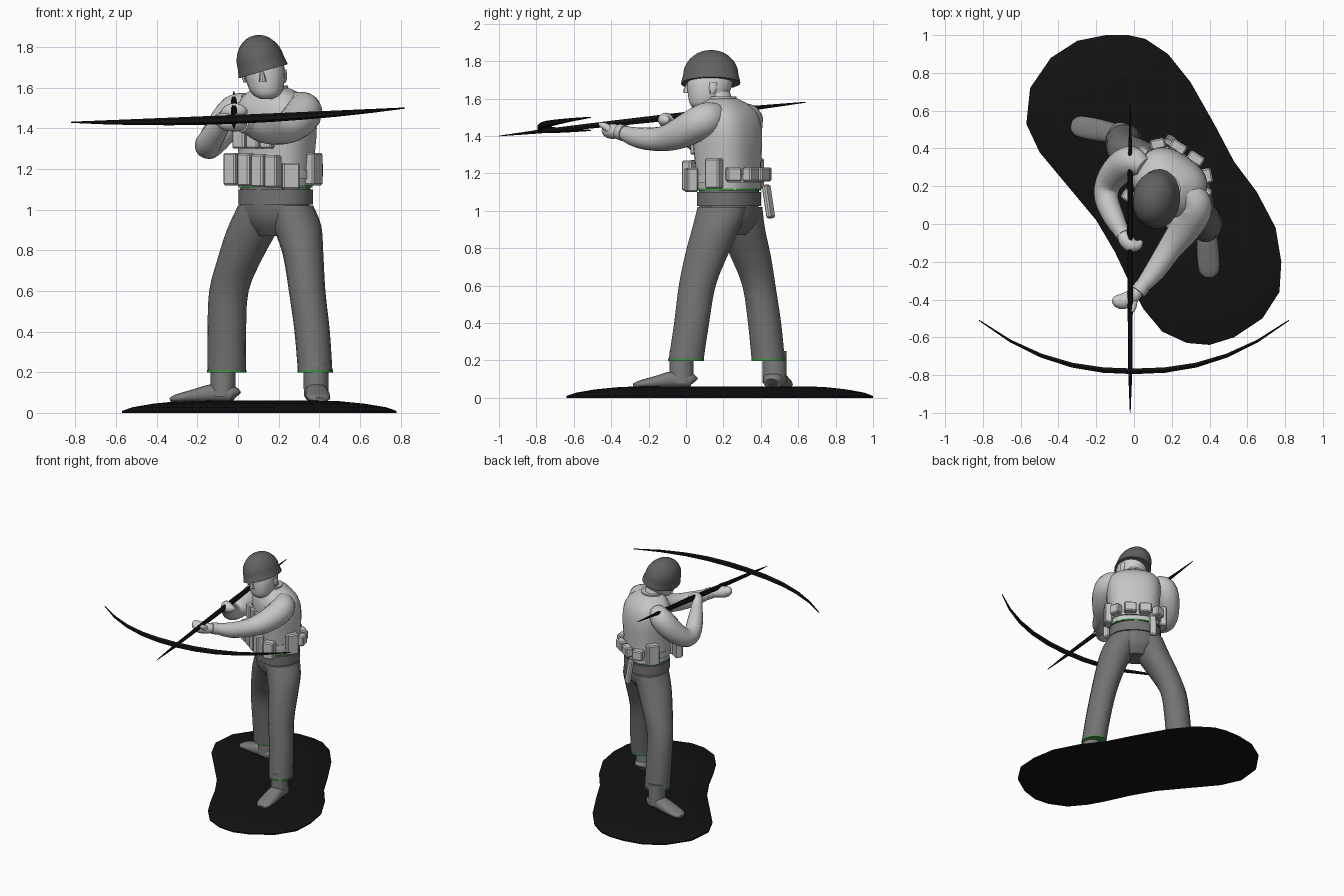
import bpy, bmesh, math
from mathutils import Vector, Matrix

cube = bpy.data.objects.get("Cube")
if cube:
    bpy.data.objects.remove(cube)


def material(name, r, g, b):
    m = bpy.data.materials.new(name)
    m.use_nodes = True
    m.diffuse_color = (r, g, b, 1)
    m.node_tree.nodes["Principled BSDF"].inputs["Base Color"].default_value = (r, g, b, 1)
    return m


BLACK = material("black", .006, .006, .006)
HELMET = material("dark grey", .12, .12, .12)
TROUSER = material("trouser grey", .17, .17, .17)
SHOE = material("shoe grey", .2, .2, .2)
LIGHT = material("light grey", .56, .56, .56)
SKIN = material("skin grey", .62, .62, .62)
GREEN = material("hem green", .05, .3, .06)

X, Y, Z = Vector((1, 0, 0)), Vector((0, 1, 0)), Vector((0, 0, 1))
YAW = math.radians(-33)                      # torso turn
SIDE = Matrix.Rotation(YAW, 3, 'Z') @ X      # torso left
BACK = Matrix.Rotation(YAW, 3, 'Z') @ Y      # torso back
HIP = Vector((.185, .23, 0))


def finish(name, bm, mat, smooth=40):
    bmesh.ops.recalc_face_normals(bm, faces=bm.faces)
    me = bpy.data.meshes.new(name)
    bm.to_mesh(me)
    bm.free()
    me.materials.append(mat)
    if smooth:
        me.shade_smooth()
        me.set_sharp_from_angle(angle=math.radians(smooth))
    ob = bpy.data.objects.new(name, me)
    bpy.context.collection.objects.link(ob)
    return ob


def skin(name, rings, mat, smooth=40):
    """Join rings of points into a closed, capped skin."""
    bm = bmesh.new()
    vs = [[bm.verts.new(p) for p in ring] for ring in rings]
    n = len(vs[0])
    for low, high in zip(vs, vs[1:]):
        for k in range(n):
            j = (k + 1) % n
            bm.faces.new((low[k], low[j], high[j], high[k]))
    bm.faces.new(vs[0][::-1])
    bm.faces.new(vs[-1])
    return finish(name, bm, mat, smooth)


def refine(st, steps):
    """Smooth interpolation between stations."""
    out = []
    for i in range(len(st) - 1):
        a, b, c, d = (st[max(i - 1, 0)], st[i], st[i + 1], st[min(i + 2, len(st) - 1)])
        for s in range(steps):
            t = s / steps
            out.append([q + t / 2 * (r - p + t * (2 * p - 5 * q + 4 * r - w + t * (3 * (q - r) + w - p)))
                        for p, q, r, w in zip(a, b, c, d)])
    return out + [list(st[-1])]


def loft(name, stations, mat, u=X, flat=True, sides=18, steps=3, power=2, smooth=40):
    """Stations are x, y, z, half width, half depth; flat keeps rings level."""
    st = refine(stations, steps)
    pts = [Vector(s[:3]) for s in st]
    rings = []
    for i, s in enumerate(st):
        t = Z if flat else (pts[min(i + 1, len(pts) - 1)] - pts[max(i - 1, 0)]).normalized()
        v = t.cross(u).normalized()
        w = v.cross(t)
        ring = []
        for k in range(sides):
            an = math.tau * k / sides
            c, d = math.cos(an), math.sin(an)
            ring.append(pts[i] + w * s[3] * math.copysign(abs(c) ** (2 / power), c)
                        + v * s[4] * math.copysign(abs(d) ** (2 / power), d))
        rings.append(ring)
    return skin(name, rings, mat, smooth)


def limb(name, stations, mat, **kw):
    return loft(name, [(*s, s[3]) for s in stations], mat, u=Z, flat=False, **kw)


def band(name, c, z, h, a, b, mat, u=X, power=2):
    return loft(name, [(c[0], c[1], z, a, b), (c[0], c[1], z + h, a, b)], mat, u=u, steps=1, power=power)


def pouch(name, lat, back, z, w, d, h, turn=0):
    bm = bmesh.new()
    bmesh.ops.create_cube(bm, size=1)
    for v in bm.verts:
        v.co = Vector((v.co.x * w, v.co.y * d, v.co.z * h))
    bmesh.ops.bevel(bm, geom=bm.edges[:], offset=.008, segments=1, affect='EDGES')
    ob = finish(name, bm, LIGHT, 0)
    ob.location = HIP + SIDE * lat + BACK * back + Z * z
    ob.rotation_euler.z = YAW + math.radians(turn)
    return ob


# Ground base: outline rising in steps toward its spine
outline = [(-.03, 1), (-.15, 1), (-.3, .97), (-.44, .88), (-.55, .72), (-.57, .53), (-.5, .38),
           (-.35, .2), (-.2, .02), (-.1, -.15), (-.02, -.32), (.05, -.45), (.15, -.57), (.28, -.63),
           (.4, -.64), (.53, -.6), (.68, -.5), (.77, -.36), (.78, -.2), (.75, -.02), (.65, .17),
           (.53, .33), (.43, .52), (.3, .75), (.18, .9), (.06, .98)]
lobe_a, lobe_b = Vector((-.14, .6, 0)), Vector((.34, -.2, 0))
rings = []
for keep, z in ((1, 0), (1, .01), (.88, .028), (.65, .045), (.35, .058), (.05, .062)):
    ring = []
    for x, y in outline:
        p = Vector((x, y, 0))
        axis = lobe_b - lobe_a
        f = min(max((p - lobe_a).dot(axis) / axis.length_squared, 0), 1)
        ring.append((lobe_a + axis * f).lerp(p, keep) + Z * z)
    rings.append(ring)
skin("ground_base", rings, BLACK)

# Shoes and ankles
for name, heel, toe in (("left", (.38, .04), (.4, -.28)), ("right", (-.01, .46), (-.33, .525))):
    h, e = Vector((*heel, 0)), Vector((*toe, 0))
    u = (e - h).cross(Z).normalized()
    shape = ((0, .03, .03), (.06, .054, .04), (.35, .056, .045), (.6, .06, .034), (.9, .054, .02), (1, .025, .012))
    loft(name + "_shoe", [(*(h.lerp(e, t) + Z * (.052 + b)), a, b) for t, a, b in shape],
         SHOE, u=u, flat=False, power=2.4)
    a = h.lerp(e, .2)
    loft(name + "_ankle", [(a.x, a.y, .08, .06, .065), (a.x, a.y, .25, .062, .066)], SHOE, steps=1)

# Trouser legs with hems
loft("left_leg", [(.38, 0, .2, .085, .095), (.365, .03, .4, .087, .095), (.34, .06, .6, .09, .1),
                  (.32, .115, .78, .1, .118), (.29, .165, .92, .12, .13), (.25, .2, 1.02, .12, .14)], TROUSER)
loft("right_leg", [(-.055, .44, .2, .095, .09), (-.055, .42, .4, .095, .09), (-.045, .39, .6, .097, .09),
                   (.01, .345, .76, .11, .11), (.07, .3, .9, .125, .125), (.12, .27, 1.02, .12, .14)], TROUSER)
band("left_hem", (.38, 0), .198, .012, .087, .097, GREEN)
band("right_hem", (-.055, .44), .198, .012, .097, .092, GREEN)

# Hips, waistband and belt
loft("hips", [(.18, .235, .87, .1, .08), (.18, .235, .94, .165, .135), (.18, .23, 1.02, .18, .15),
              (.185, .23, 1.12, .182, .15)], TROUSER, u=SIDE, sides=24)
band("waistband", HIP, 1.025, .075, .19, .158, TROUSER, SIDE, 2.2)
band("vest_hem", HIP, 1.108, .01, .186, .153, GREEN, SIDE, 2.4)
band("belt", HIP, 1.15, .045, .192, .163, LIGHT, SIDE, 2.5)

# Vest torso and collar
loft("vest", [(.185, .23, 1.11, .18, .148), (.19, .225, 1.25, .183, .155), (.19, .22, 1.4, .195, .163),
              (.185, .215, 1.5, .19, .15), (.175, .21, 1.56, .15, .115), (.165, .195, 1.6, .08, .075)],
     LIGHT, u=SIDE, sides=28, power=2.6)
band("collar", (.163, .19), 1.575, .035, .085, .08, LIGHT, SIDE)

# Pouches around the belt and chest
for i in range(4):
    pouch(f"front_pouch_{i}", -.135 + .08 * i, -.185, 1.2 - .004 * i, .07, .06, .16)
for i in range(3):
    pouch(f"chest_pouch_{i}", -.1 + .08 * i, -.17, 1.36, .07, .04, .12)
pouch("left_front_pouch", .17, -.13, 1.165, .085, .06, .13, 45)
for s, n in ((1, "left"), (-1, "right")):
    pouch(n + "_side_pouch", s * .2, .035, 1.2, .055, .09, .16)
    pouch(n + "_back_pouch", s * .055, .175, 1.195, .09, .055, .075)
    pouch(n + "_rear_pouch", s * .155, .13, 1.195, .08, .055, .075, -s * 45)
scabbard = pouch("scabbard", -.11, .18, 1.05, .055, .03, .18)
scabbard.rotation_euler.x = math.radians(10)

# Arms, cuffs and hands
limb("left_arm", [(.25, .18, 1.53, .05), (.31, .13, 1.5, .085), (.32, .07, 1.47, .092), (.265, -.03, 1.415, .083),
                  (.19, -.13, 1.385, .066), (.11, -.25, 1.39, .056), (.03, -.345, 1.42, .036)], LIGHT)
limb("right_arm", [(.05, .3, 1.53, .05), (-.01, .33, 1.49, .082), (-.07, .3, 1.41, .084), (-.135, .22, 1.325, .07),
                   (-.145, .13, 1.325, .064), (-.1, .02, 1.4, .054), (-.055, -.06, 1.46, .036)], LIGHT)
limb("left_cuff", [(.045, -.33, 1.415, .044), (.02, -.36, 1.423, .042)], LIGHT, steps=1)
limb("right_cuff", [(-.07, -.035, 1.44, .043), (-.055, -.06, 1.457, .041)], LIGHT, steps=1)
limb("left_hand", [(.03, -.345, 1.42, .03), (-.01, -.385, 1.425, .04), (-.06, -.41, 1.432, .042),
                   (-.095, -.405, 1.45, .03), (-.11, -.4, 1.46, .01)], SKIN)
limb("left_thumb", [(0, -.4, 1.43, .02), (-.005, -.44, 1.455, .018), (-.01, -.465, 1.465, .008)], SKIN)
limb("right_hand", [(-.06, -.05, 1.455, .03), (-.045, -.08, 1.475, .04), (-.015, -.11, 1.485, .04),
                    (.02, -.11, 1.485, .028), (.04, -.09, 1.48, .01)], SKIN)

# Head, nose and ears
loft("neck", [(.165, .19, 1.55, .075, .075), (.14, .15, 1.68, .068, .07)], SKIN, steps=1)
loft("head", [(.14, .075, 1.545, .03, .03), (.14, .1, 1.57, .072, .08), (.135, .12, 1.63, .094, .112),
              (.128, .13, 1.7, .1, .122), (.12, .135, 1.78, .085, .105)], SKIN, power=2.2)
loft("nose", [(.122, .005, 1.63, .018, .018), (.121, .003, 1.645, .016, .018), (.116, .016, 1.69, .008, .01)],
     SKIN, sides=8, steps=1)
for s, n in ((1, "left"), (-1, "right")):
    loft(n + "_ear", [(.132 + s * .096, .14, 1.625, .008, .012), (.13 + s * .1, .145, 1.655, .012, .022),
                      (.128 + s * .1, .145, 1.69, .01, .018)], SKIN, sides=8)

# Helmet: flared dome leaning toward the sighting side
dome = [(0, 0, -.03, .125, .16), (0, 0, -.015, .123, .157), (0, 0, .01, .118, .15)]
for i in range(1, 7):
    an = math.radians(14 * i)
    dome.append((0, 0, .01 + .142 * math.sin(an), .118 * math.cos(an), .15 * math.cos(an)))
helmet = loft("helmet", dome, HELMET, sides=24, steps=2)
helmet.location = (.116, .132, 1.71)
helmet.rotation_euler = (math.radians(2), math.radians(-16), math.radians(-8))

# Crossbow stock and curved limbs
loft("bow_stock", [(-.02, y, 1.4 + .11 * (y + 1), a, b) for y, a, b in
                   ((-1, .002, .002), (-.78, .011, .012), (-.4, .014, .018), (0, .016, .022),
                    (.3, .013, .016), (.64, .002, .003))],
     BLACK, flat=False, sides=6, steps=1, smooth=0)
arc = []
for i in range(-5, 6):
    t = i / 5
    slim = 1 - abs(t) ** 2
    arc.append((t * .82, -.78 + .27 * abs(t) ** 2.3, 1.445 + .035 * t + .02 * t * t,
                .003 + .019 * slim, .003 + .014 * slim))
loft("bow_limbs", arc, BLACK, u=Z, flat=False, sides=6, steps=1, smooth=0)
